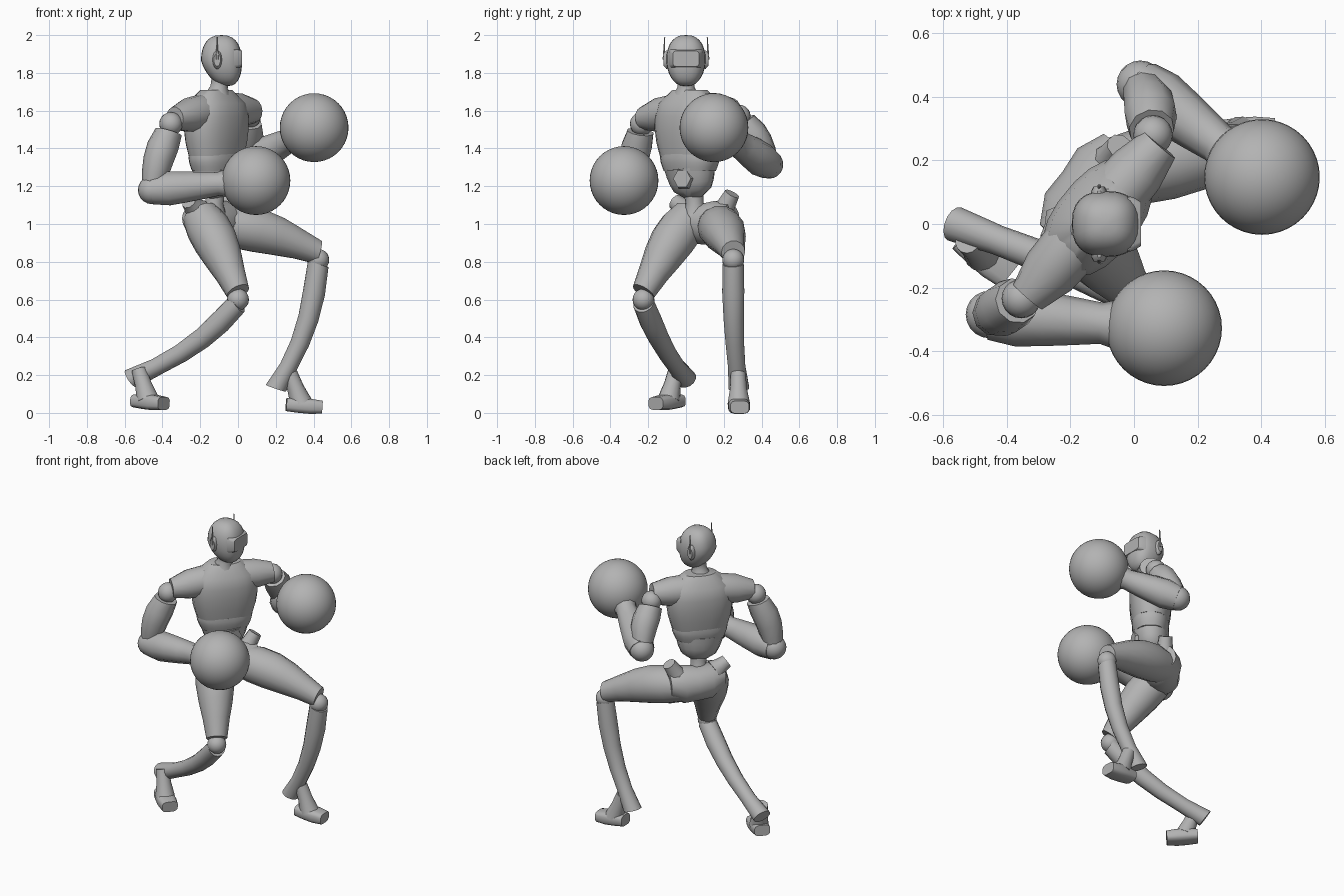
import bpy, bmesh, math
from mathutils import Vector

cube = bpy.data.objects.get("Cube")
if cube:
    bpy.data.objects.remove(cube)

colour = (0.45, 0.45, 0.45, 1)
grey = bpy.data.materials.new("plain grey")
grey.use_nodes = True
grey.diffuse_color = colour
grey.node_tree.nodes["Principled BSDF"].inputs["Base Color"].default_value = colour

UP = Vector((0, 0, 1))
HEAD_LEFT = Vector((0, 1, 0))
CHEST_LEFT = Vector((0.63, 0.77, 0))
BELLY_FRONT = Vector((0.93, -0.36, 0))


def finish(name, bm, sharp=40):
    """Turn a bmesh into a smooth shaded grey object."""
    bmesh.ops.recalc_face_normals(bm, faces=bm.faces)
    mesh = bpy.data.meshes.new(name)
    bm.to_mesh(mesh)
    bm.free()
    mesh.materials.append(grey)
    part = bpy.data.objects.new(name, mesh)
    bpy.context.collection.objects.link(part)
    bpy.ops.object.select_all(action='DESELECT')
    part.select_set(True)
    bpy.context.view_layer.objects.active = part
    bpy.ops.object.shade_smooth_by_angle(angle=math.radians(sharp))


def soften(value, power):
    return math.copysign(abs(value) ** power, value)


def limb(name, start, end, widths, side=UP, depth=1, bow=Vector(), sides=14, square=1):
    """Loft evenly spaced rings of the given half widths along a bowed line."""
    start, end = Vector(start), Vector(end)
    along = (end - start).normalized()
    across = (side - along * side.dot(along)).normalized()
    other = along.cross(across) * depth
    bm = bmesh.new()
    loops = []
    for i, width in enumerate(widths):
        t = i / (len(widths) - 1)
        centre = start.lerp(end, t) + bow * math.sin(math.pi * t)
        loop = []
        for k in range(sides):
            turn = math.tau * (k + 0.5) / sides
            c, s = soften(math.cos(turn), square), soften(math.sin(turn), square)
            loop.append(bm.verts.new(centre + (across * c + other * s) * width))
        loops.append(loop)
    for lower, upper in zip(loops, loops[1:]):
        for k in range(sides):
            n = (k + 1) % sides
            bm.faces.new((lower[k], lower[n], upper[n], upper[k]))
    bm.faces.new(loops[0])
    bm.faces.new(loops[-1])
    finish(name, bm)


def ball(name, centre, radius, segments=20):
    bm = bmesh.new()
    bmesh.ops.create_uvsphere(bm, u_segments=segments, v_segments=segments // 2, radius=radius)
    bmesh.ops.translate(bm, verts=bm.verts, vec=centre)
    finish(name, bm)


# head: a ball squared off a little, narrowing and moving forward towards the chin
bm = bmesh.new()
bmesh.ops.create_uvsphere(bm, u_segments=24, v_segments=14, radius=1)
for v in bm.verts:
    chin = max(0, -v.co.z)
    v.co.x = soften(v.co.x, 0.8) * (0.108 - 0.02 * chin) + 0.03 * chin - 0.088
    v.co.y = soften(v.co.y, 0.8) * (0.104 - 0.01 * chin)
    v.co.z = soften(v.co.z, 0.9) * 0.135 + 1.865
finish("head", bm)
limb("visor", (-0.02, 0, 1.875), (0.022, 0, 1.875), (0.09, 0.083, 0.07), HEAD_LEFT, 0.6, square=0.3)
for word, sign in (("left", 1), ("right", -1)):
    ear = Vector((-0.11, sign * 0.09, 1.87))
    out = HEAD_LEFT * sign * 0.028
    limb(word + "_ear", ear, ear + out, (0.05, 0.05, 0.035), depth=0.5)
    limb(word + "_antenna", ear + out, ear + out * 0.8 + UP * 0.12, (0.007, 0.003), HEAD_LEFT, sides=6)

# neck and collar
limb("neck", (-0.11, 0, 1.65), (-0.09, 0, 1.8), (0.08, 0.065, 0.046, 0.046, 0.06), HEAD_LEFT)

# torso
trunk = Vector((-0.115, 0.02, 0))
limb("chest", trunk + UP * 1.71, trunk + UP * 1.36, (0.1, 0.185, 0.205, 0.205, 0.195, 0.175),
     CHEST_LEFT, 0.63, sides=20, square=0.85)
limb("rib_band", trunk + UP * 1.37, trunk + UP * 1.28, (0.17, 0.172, 0.168, 0.16, 0.15),
     CHEST_LEFT, 0.66, sides=20, square=0.85)
limb("abdomen", trunk + UP * 1.3, (-0.12, 0.04, 1.14), (0.15, 0.142, 0.13, 0.11, 0.05), CHEST_LEFT, 0.75)
limb("waist", (-0.12, 0.04, 1.17), (-0.13, 0.05, 1.05), (0.052, 0.048, 0.07), CHEST_LEFT)
navel = trunk + UP * 1.24
limb("belly_panel", navel + BELLY_FRONT * 0.06, navel + BELLY_FRONT * 0.115, (0.06, 0.06, 0.05), sides=6)
limb("shoulder_girdle", (-0.335, -0.23, 1.56), (0.08, 0.25, 1.6),
     (0.06, 0.09, 0.095, 0.095, 0.095, 0.09, 0.065), bow=UP * 0.02)

# pelvis
limb("pelvis", (-0.25, -0.04, 1.03), (-0.03, 0.23, 1.02), (0.06, 0.11, 0.11, 0.12, 0.085), bow=UP * -0.025)

# pose of each side; the aim is the way the foot points
POSE = {
    "left": dict(shoulder=(0.06, 0.28, 1.57), elbow=(0.02, 0.44, 1.315), glove=(0.403, 0.148, 1.51),
                 hip=(-0.1, 0.16, 1), knee=(0.425, 0.25, 0.81), ankle=(0.2, 0.28, 0.13),
                 horn=(-0.045, 0.245, 1.16), heel=(0.255, 0.275, 0), aim=(1, 0.05, 0)),
    "right": dict(shoulder=(-0.355, -0.235, 1.53), elbow=(-0.455, -0.285, 1.18), glove=(0.095, -0.328, 1.23),
                  hip=(-0.2, 0.03, 1.05), knee=(0, -0.225, 0.6), ankle=(-0.565, 0, 0.18),
                  horn=(-0.26, -0.06, 1.12), heel=(-0.54, -0.04, 0.02), aim=(0.77, -0.63, 0)),
}

for word, pose in POSE.items():
    joint = {key: Vector(value) for key, value in pose.items()}
    shoulder, elbow, glove = joint["shoulder"], joint["elbow"], joint["glove"]
    hip, knee, ankle = joint["hip"], joint["knee"], joint["ankle"]
    heel, aim = joint["heel"], joint["aim"].normalized()

    # arm with a round glove
    outward = (shoulder - trunk).normalized()
    outward.z = 0
    ball(word + "_shoulder_ball", shoulder, 0.062)
    limb(word + "_upper_arm", shoulder.lerp(elbow, 0.12), elbow, (0.072, 0.084, 0.08, 0.07, 0.055),
         CHEST_LEFT, bow=outward * 0.08, sides=10)
    ball(word + "_elbow", elbow, 0.075)
    limb(word + "_forearm", elbow, elbow.lerp(glove, 0.8), (0.08, 0.094, 0.086, 0.076, 0.065, 0.09), sides=10)
    ball(word + "_glove", glove, 0.182, 40)

    # leg
    limb(word + "_hip_horn", hip.lerp(joint["horn"], 0.3), joint["horn"], (0.07, 0.05, 0.042), CHEST_LEFT, sides=9)
    limb(word + "_thigh", hip, knee + UP * 0.04, (0.1, 0.118, 0.118, 0.104, 0.082, 0.064), bow=UP * 0.025)
    ball(word + "_knee", knee, 0.058)
    limb(word + "_shin", knee - UP * 0.02, ankle, (0.057, 0.06, 0.055, 0.05, 0.047, 0.056), HEAD_LEFT,
         bow=Vector((0.04, -0.01, -0.025)))

    # foot: leaning ankle and a low wedge
    across = UP.cross(aim)
    limb(word + "_ankle", heel + aim * 0.02 + UP * 0.21, heel + aim * 0.08 + UP * 0.05, (0.04, 0.045, 0.06), across)
    limb(word + "_foot", heel + UP * 0.044, heel + aim * 0.19 + UP * 0.03, (0.05, 0.056, 0.058, 0.05),
         across, 0.7, sides=12, square=0.6)
